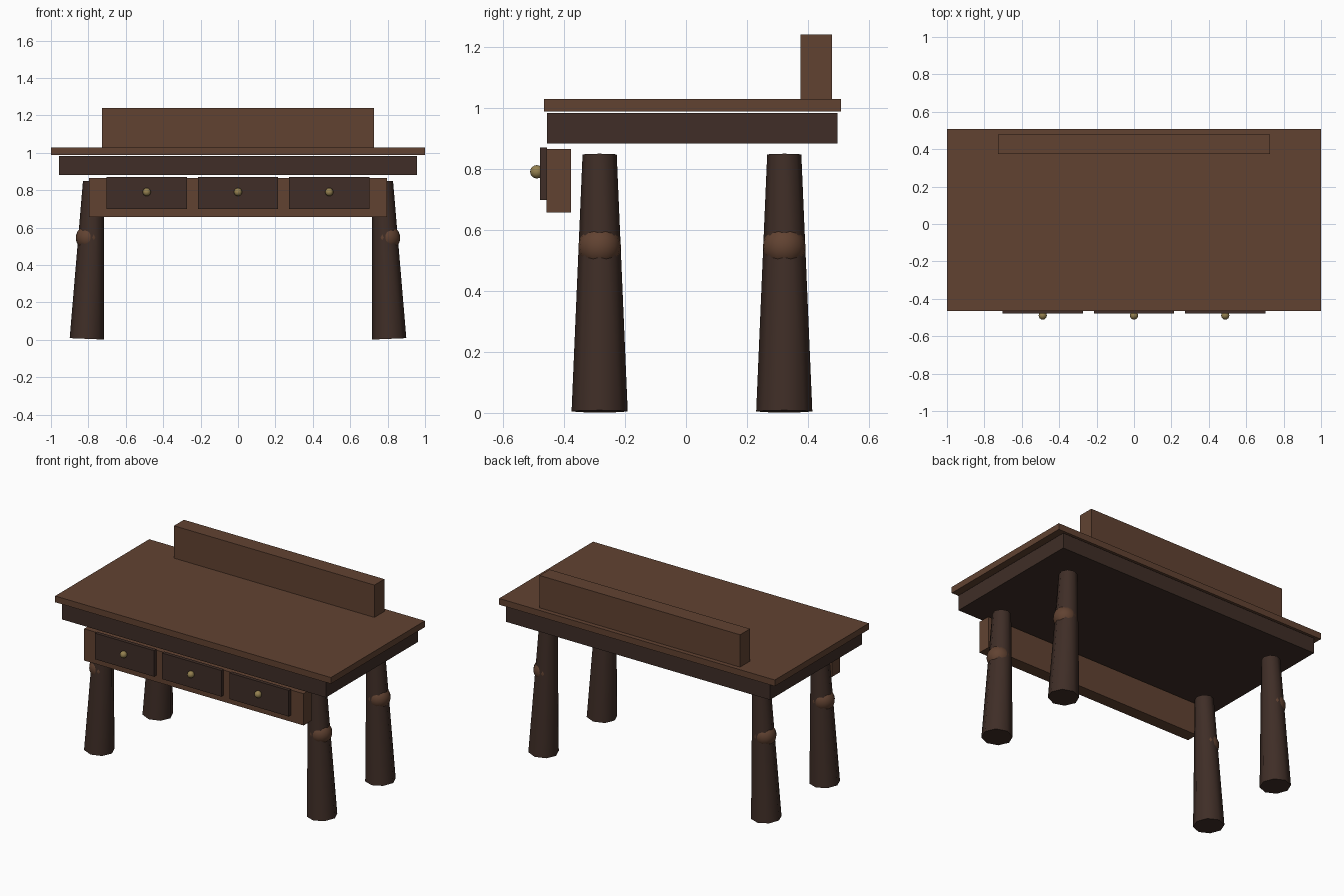
import bpy, math
from mathutils import Vector

if "Cube" in bpy.data.objects:
    bpy.data.objects.remove(bpy.data.objects["Cube"])


def material(name, rgb):
    m = bpy.data.materials.new(name)
    m.diffuse_color = (*rgb, 1)
    m.use_nodes = True
    m.node_tree.nodes["Principled BSDF"].inputs["Base Color"].default_value = m.diffuse_color
    return m


WOOD = material("mid_brown_wood", (0.12, 0.055, 0.031))
DARK = material("dark_wood", (0.05, 0.027, 0.02))
BRASS = material("brass", (0.30, 0.22, 0.08))


def finish(name, mat, smooth=None):
    ob = bpy.context.object
    ob.name = name
    ob.data.materials.append(mat)
    if smooth:
        bpy.ops.object.shade_smooth_by_angle(angle=math.radians(smooth))
    return ob


def box(name, mat, x, y, z):
    """Box from (min, max) ranges on each axis."""
    ranges = (x, y, z)
    bpy.ops.mesh.primitive_cube_add(size=1, location=[(a + b) / 2 for a, b in ranges])
    bpy.context.object.scale = [b - a for a, b in ranges]
    bpy.ops.object.transform_apply(location=False, rotation=False, scale=True)
    return finish(name, mat)


def ball(name, mat, loc, radius, segments, rings):
    bpy.ops.mesh.primitive_uv_sphere_add(segments=segments, ring_count=rings,
                                         radius=radius, location=loc)
    return finish(name, mat, 60)


def leg(name, sx, y):
    # tapered octagonal leg leaning inward
    foot, head = Vector((sx * 0.808, y, 0.005)), Vector((sx * 0.773, y, 0.847))
    axis = head - foot
    bpy.ops.mesh.primitive_cone_add(vertices=8, radius1=0.092, radius2=0.056,
                                    depth=axis.length, location=(foot + head) / 2,
                                    rotation=(0, math.atan2(axis.x, axis.z), 0))
    finish(name, DARK, 50)
    # rounded collar bulging through the leg
    ball(name + "_collar", WOOD, (sx * 0.797, y, 0.545), 0.07, 16, 12)


# table top, frame below it and raised back board
box("table_top", WOOD, (-1, 1), (-0.466, 0.508), (0.987, 1.028))
box("frame", DARK, (-0.957, 0.957), (-0.456, 0.497), (0.882, 0.982))
box("back_board", WOOD, (-0.727, 0.727), (0.375, 0.478), (1.027, 1.24))

# drawer case with three fronts and knobs
box("drawer_case", WOOD, (-0.796, 0.796), (-0.457, -0.377), (0.656, 0.864))
for side, x in (("left", -0.488), ("middle", 0), ("right", 0.488)):
    box(side + "_drawer_front", DARK, (x - 0.215, x + 0.215), (-0.479, -0.455), (0.698, 0.869))
    ball(side + "_drawer_knob", BRASS, (x, -0.489, 0.79), 0.022, 16, 8)

# four legs
for end, y in (("front", -0.283), ("back", 0.322)):
    for side, sx in (("left", -1), ("right", 1)):
        leg(f"{end}_{side}_leg", sx, y)
